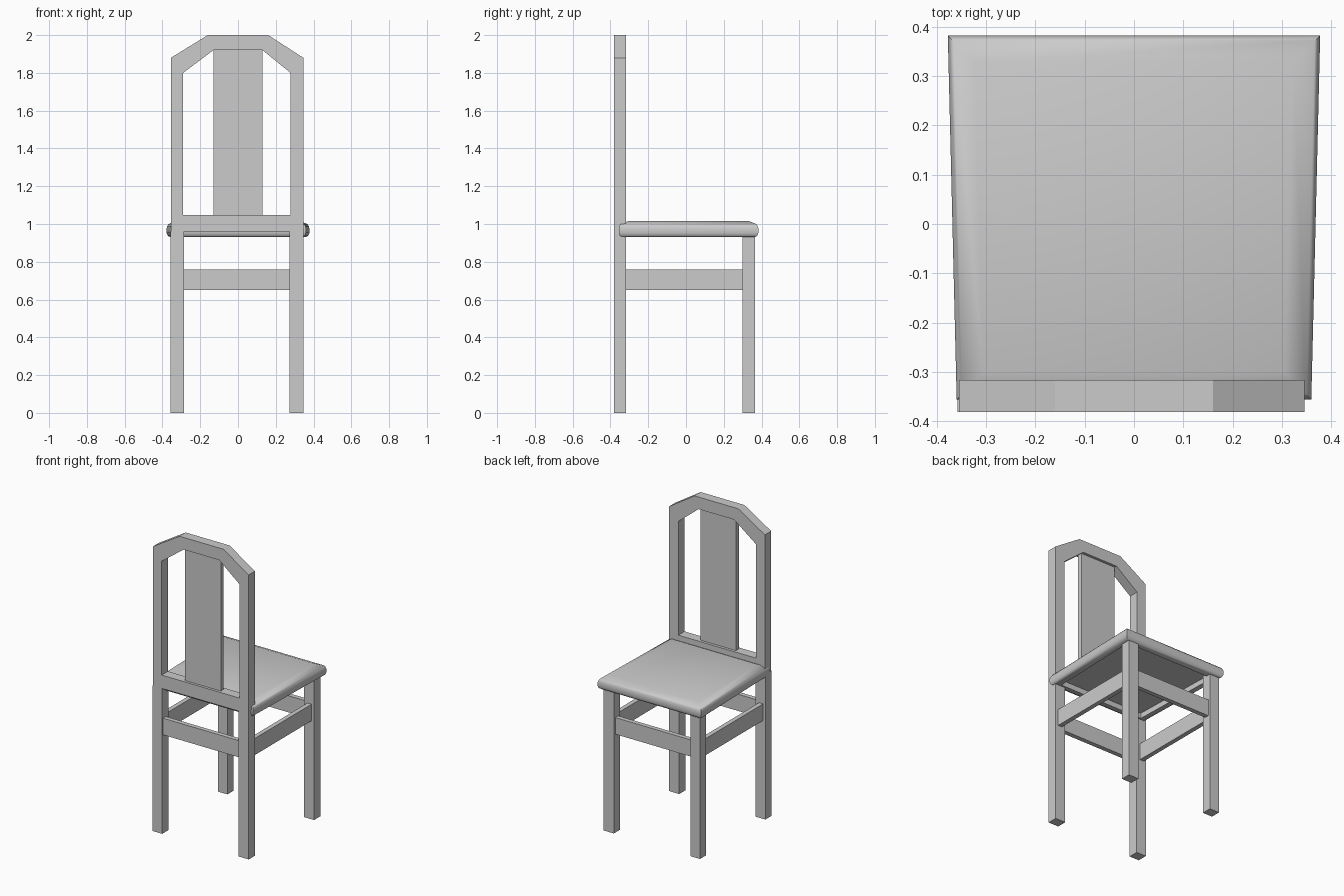
import bpy, bmesh
from mathutils import Vector

if "Cube" in bpy.data.objects:
    bpy.data.objects.remove(bpy.data.objects["Cube"])

paint = bpy.data.materials.new("plain grey")
paint.use_nodes = True
GREY = (0.6, 0.6, 0.6, 1)
paint.diffuse_color = GREY
paint.node_tree.nodes["Principled BSDF"].inputs["Base Color"].default_value = GREY


def finish(name, bm):
    bmesh.ops.recalc_face_normals(bm, faces=bm.faces)
    mesh = bpy.data.meshes.new(name)
    bm.to_mesh(mesh)
    bm.free()
    mesh.materials.append(paint)
    obj = bpy.data.objects.new(name, mesh)
    bpy.context.collection.objects.link(obj)
    return obj


def box(name, x, y, z):
    """Box given by its (low, high) range on each axis."""
    bm = bmesh.new()
    bmesh.ops.create_cube(bm, size=1)
    for v in bm.verts:
        v.co = Vector([(r[0] + r[1]) / 2 + c * (r[1] - r[0])
                       for c, r in zip(v.co, (x, y, z))])
    return finish(name, bm)


def loft(name, rings, close=False):
    """Skin a list of equal rings; cap the ends or join them in a loop."""
    bm = bmesh.new()
    loops = [[bm.verts.new(p) for p in ring] for ring in rings]
    n = len(loops[0])
    pairs = list(zip(loops, loops[1:] + loops[:1] if close else loops[1:]))
    for a, b in pairs:
        for i in range(n):
            j = (i + 1) % n
            bm.faces.new((a[i], a[j], b[j], b[i]))
    if not close:
        bm.faces.new(loops[0])
        bm.faces.new(loops[-1])
    return finish(name, bm)


# Legs: one pair carries the backrest, the other sits under the seat
FRONT_Y, BACK_Y = (-0.382, -0.317), (0.3, 0.365)
LEFT_X, RIGHT_X = (0.272, 0.346), (-0.358, -0.287)
for side, x in (("left", LEFT_X), ("right", RIGHT_X)):
    box("front_leg_" + side, x, FRONT_Y, (0, 0.96))
    box("back_leg_" + side, x, BACK_Y, (0, 0.945))

# Stretchers between the legs
RAIL_Z = (0.65, 0.76)
box("front_stretcher", (-0.287, 0.272), (-0.372, -0.342), RAIL_Z)
box("back_stretcher", (-0.287, 0.272), (0.32, 0.35), RAIL_Z)
box("left_stretcher", (0.297, 0.327), (-0.317, 0.3), RAIL_Z)
box("right_stretcher", (-0.342, -0.312), (-0.317, 0.3), RAIL_Z)

# Backrest frame: arched outline with a matching opening
outer = [(-0.355, 0.96), (0.346, 0.96), (0.346, 1.88),
         (0.16, 2), (-0.16, 2), (-0.355, 1.88)]
inner = [(-0.29, 1.048), (0.278, 1.048), (0.278, 1.8),
         (0.13, 1.92), (-0.13, 1.92), (-0.29, 1.8)]
y0, y1 = FRONT_Y
loft("backrest_frame", [[(x, y, z) for x, z in shape] for shape, y in
                        ((outer, y0), (outer, y1), (inner, y1), (inner, y0))], True)
box("back_slat", (-0.13, 0.13), (-0.365, -0.335), (1.04, 1.93))


# Seat: tapered slab with rounded rim, raised top and hollow underside
def seat_ring(inset, z):
    wide, narrow = 0.378 - inset, 0.36 - inset
    near, far = -0.356 + inset, 0.383 - inset
    return [(-narrow, near, z), (narrow, near, z), (wide, far, z), (-wide, far, z)]


profile = [(0.05, 0.965), (0.05, 0.93), (0.018, 0.93), (0.005, 0.939), (0, 0.953),
           (0, 0.977), (0.004, 0.99), (0.011, 1.0), (0.054, 1.017)]
seat = loft("seat", [seat_ring(*p) for p in profile])
bpy.ops.object.select_all(action="DESELECT")
seat.select_set(True)
bpy.context.view_layer.objects.active = seat
bpy.ops.object.shade_smooth_by_angle(angle=0.7)
